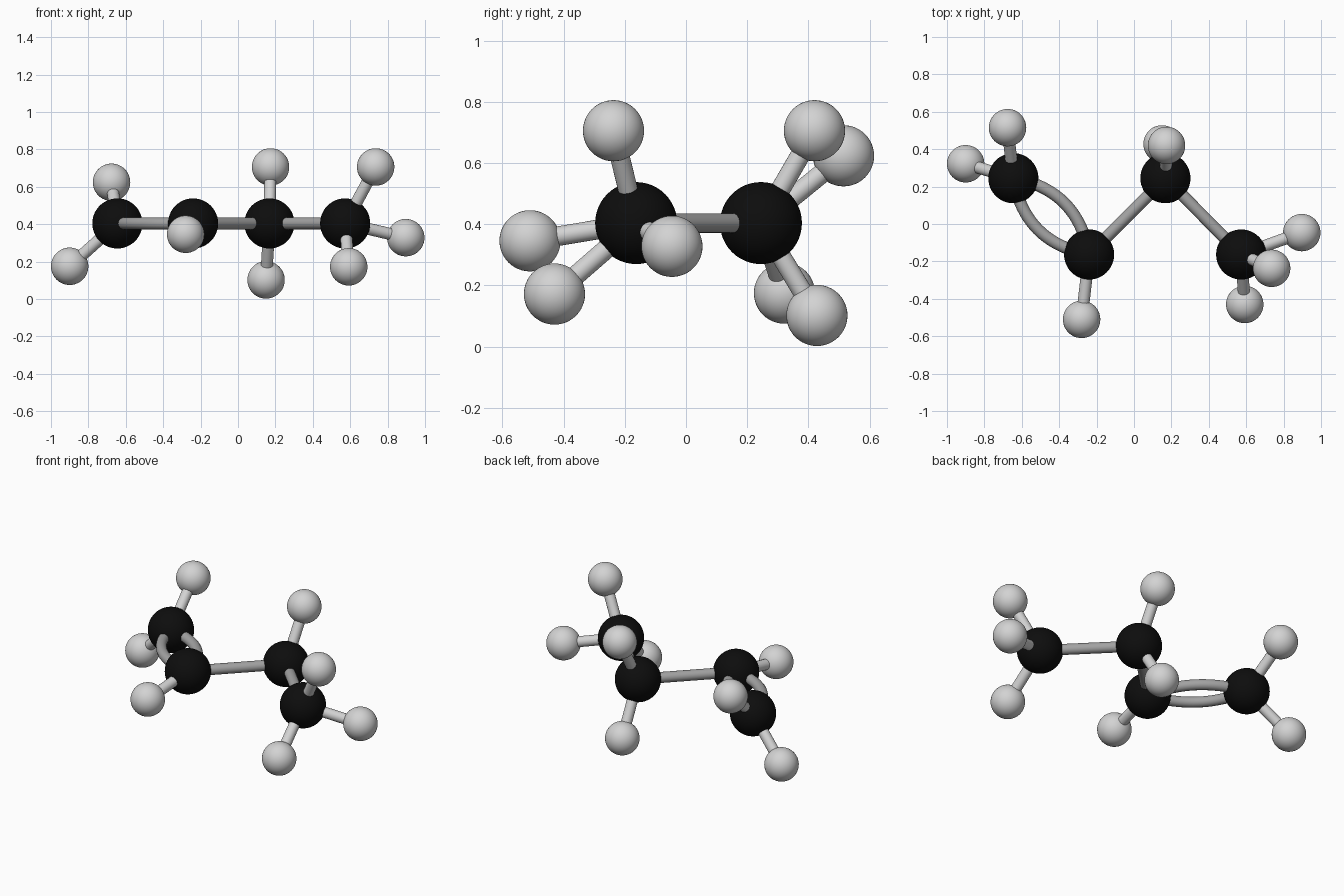
import bpy
from mathutils import Vector

if "Cube" in bpy.data.objects:
    bpy.data.objects.remove(bpy.data.objects["Cube"])


def material(name, v):
    m = bpy.data.materials.new(name)
    m.diffuse_color = (v, v, v, 1)
    m.use_nodes = True
    m.node_tree.nodes["Principled BSDF"].inputs["Base Color"].default_value = m.diffuse_color
    return m


BLACK = material("black", 0.004)
LIGHT = material("light_grey", 0.65)
GREY = material("mid_grey", 0.36)
CARBON_R, HYDROGEN_R, BOND_R = 0.134, 0.1, 0.032


def finish(name, mat):
    ob = bpy.context.object
    ob.name = name
    ob.data.materials.append(mat)
    bpy.ops.object.shade_smooth_by_angle()
    return ob


def ball(name, pos, r, mat):
    bpy.ops.mesh.primitive_uv_sphere_add(segments=48, ring_count=24, radius=r, location=pos)
    finish(name, mat)


def rod(name, a, b, mat):
    a, b = Vector(a), Vector(b)
    bpy.ops.mesh.primitive_cylinder_add(vertices=24, radius=BOND_R, depth=(b - a).length,
                                        location=(a + b) / 2)
    bpy.context.object.rotation_euler = (b - a).to_track_quat('Z', 'Y').to_euler()
    finish(name, mat)


def arc(name, a, b, bulge, mat):
    """Bent rod from a to b, bowing sideways in the horizontal plane."""
    a, b = Vector(a), Vector(b)
    side = (b - a).cross(Vector((0, 0, 1))).normalized()
    cu = bpy.data.curves.new(name, 'CURVE')
    cu.dimensions = '3D'
    cu.bevel_depth = BOND_R
    cu.bevel_resolution = 5
    cu.use_fill_caps = True
    sp = cu.splines.new('POLY')
    n = 20
    sp.points.add(n)
    for i, p in enumerate(sp.points):
        t = i / n
        p.co = (*(a.lerp(b, t) + side * bulge * 4 * t * (1 - t)), 1)
    ob = bpy.data.objects.new(name, cu)
    bpy.context.collection.objects.link(ob)
    bpy.ops.object.select_all(action='DESELECT')
    bpy.context.view_layer.objects.active = ob
    ob.select_set(True)
    bpy.ops.object.convert(target='MESH')
    finish(name, mat)


# Zigzag carbon chain
Z = 0.404
carbons = [(-0.645, 0.245, Z), (-0.24, -0.163, Z), (0.168, 0.245, Z), (0.573, -0.163, Z)]
for i, c in enumerate(carbons):
    ball(f"carbon_ball_{i + 1}", c, CARBON_R, BLACK)

# Hydrogens, grouped by the carbon they hang on
hydrogens = [
    [(-0.676, 0.515, 0.624), (-0.90, 0.322, 0.175)],
    [(-0.28, -0.51, 0.346)],
    [(0.174, 0.42, 0.706), (0.15, 0.428, 0.102)],
    [(0.736, -0.237, 0.706), (0.897, -0.046, 0.328), (0.592, -0.43, 0.172)],
]
for i, group in enumerate(hydrogens):
    for j, h in enumerate(group):
        ball(f"hydrogen_ball_{i + 1}_{j + 1}", h, HYDROGEN_R, LIGHT)
        rod(f"hydrogen_bond_{i + 1}_{j + 1}", carbons[i], h, LIGHT)

# Single bonds, then the bowed double bond
for i in (1, 2):
    rod(f"carbon_bond_{i}", carbons[i], carbons[i + 1], GREY)
for i, bulge in enumerate((0.1, -0.1)):
    arc(f"double_bond_{i + 1}", carbons[0], carbons[1], bulge, GREY)
